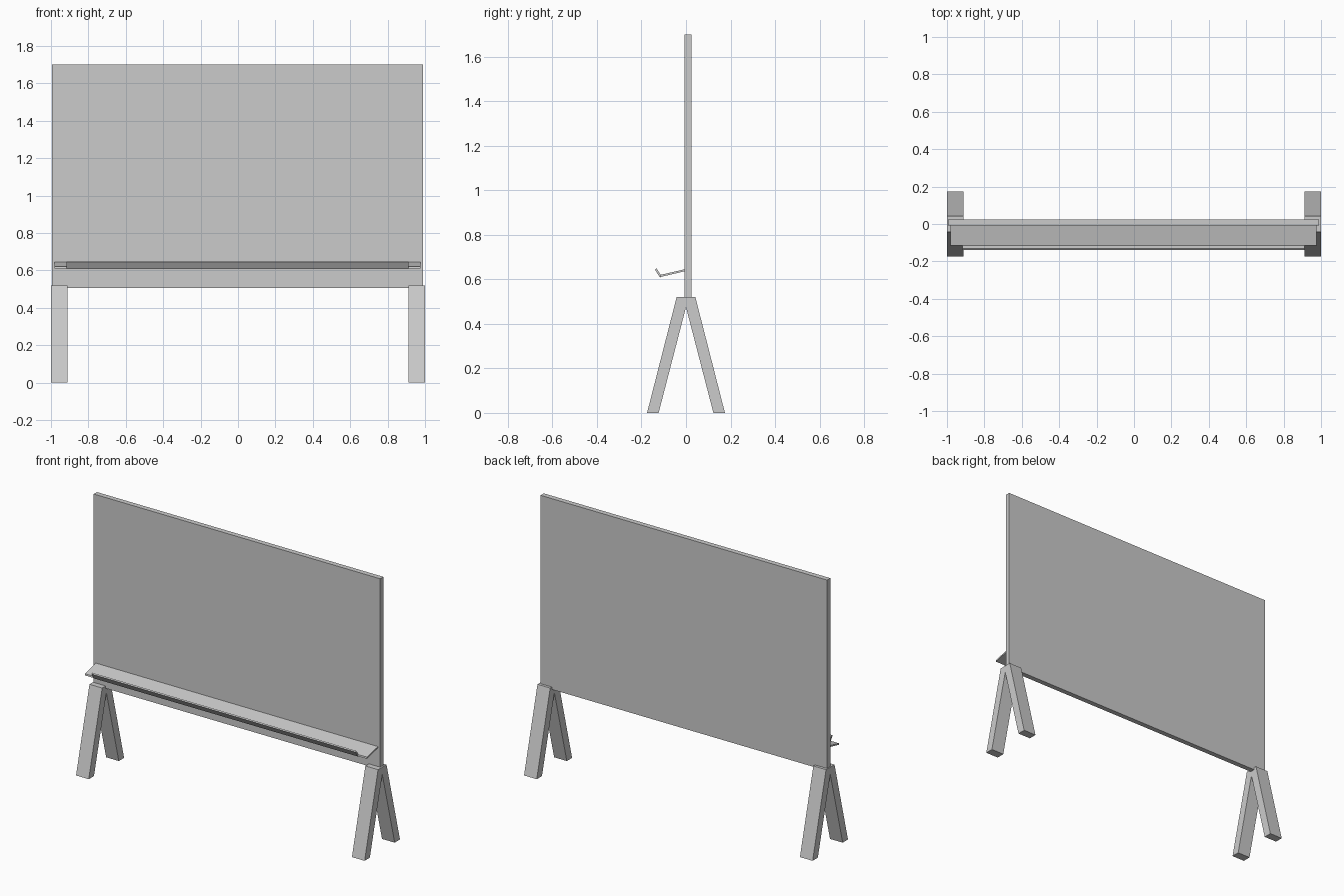
import bpy, bmesh

if "Cube" in bpy.data.objects:
    bpy.data.objects.remove(bpy.data.objects["Cube"])


def prism(name, profile, x0, x1):
    """Extrude a closed (y, z) profile along x."""
    bm = bmesh.new()
    face = bm.faces.new([bm.verts.new((x0, y, z)) for y, z in profile])
    ext = bmesh.ops.extrude_face_region(bm, geom=[face])
    verts = [g for g in ext["geom"] if isinstance(g, bmesh.types.BMVert)]
    bmesh.ops.translate(bm, verts=verts, vec=(x1 - x0, 0, 0))
    bmesh.ops.recalc_face_normals(bm, faces=bm.faces)
    mesh = bpy.data.meshes.new(name)
    bm.to_mesh(mesh)
    bm.free()
    obj = bpy.data.objects.new(name, mesh)
    bpy.context.collection.objects.link(obj)
    return obj


# Upright board panel
prism("board", [(-0.007, 0.505), (0.025, 0.505), (0.025, 1.70), (-0.007, 1.70)],
      -0.995, 0.99)

# Sloping tray shelf, and the shorter lip that flares outward along its front
prism("tray_shelf", [(-0.002, 0.646), (-0.115, 0.620), (-0.117, 0.610), (-0.002, 0.637)],
      -0.98, 0.975)
prism("tray_lip", [(-0.117, 0.608), (-0.109, 0.613), (-0.132, 0.649), (-0.140, 0.644)],
      -0.918, 0.912)

# Inverted-V trestle legs with flat tops and feet
trestle = [(-0.175, 0), (-0.123, 0), (0, 0.475), (0.123, 0),
           (0.175, 0), (0.042, 0.52), (-0.042, 0.52)]
for side, x0, x1 in (("left", -1.0, -0.912), ("right", 0.912, 1.0)):
    prism(side + "_trestle_leg", trestle, x0, x1)
